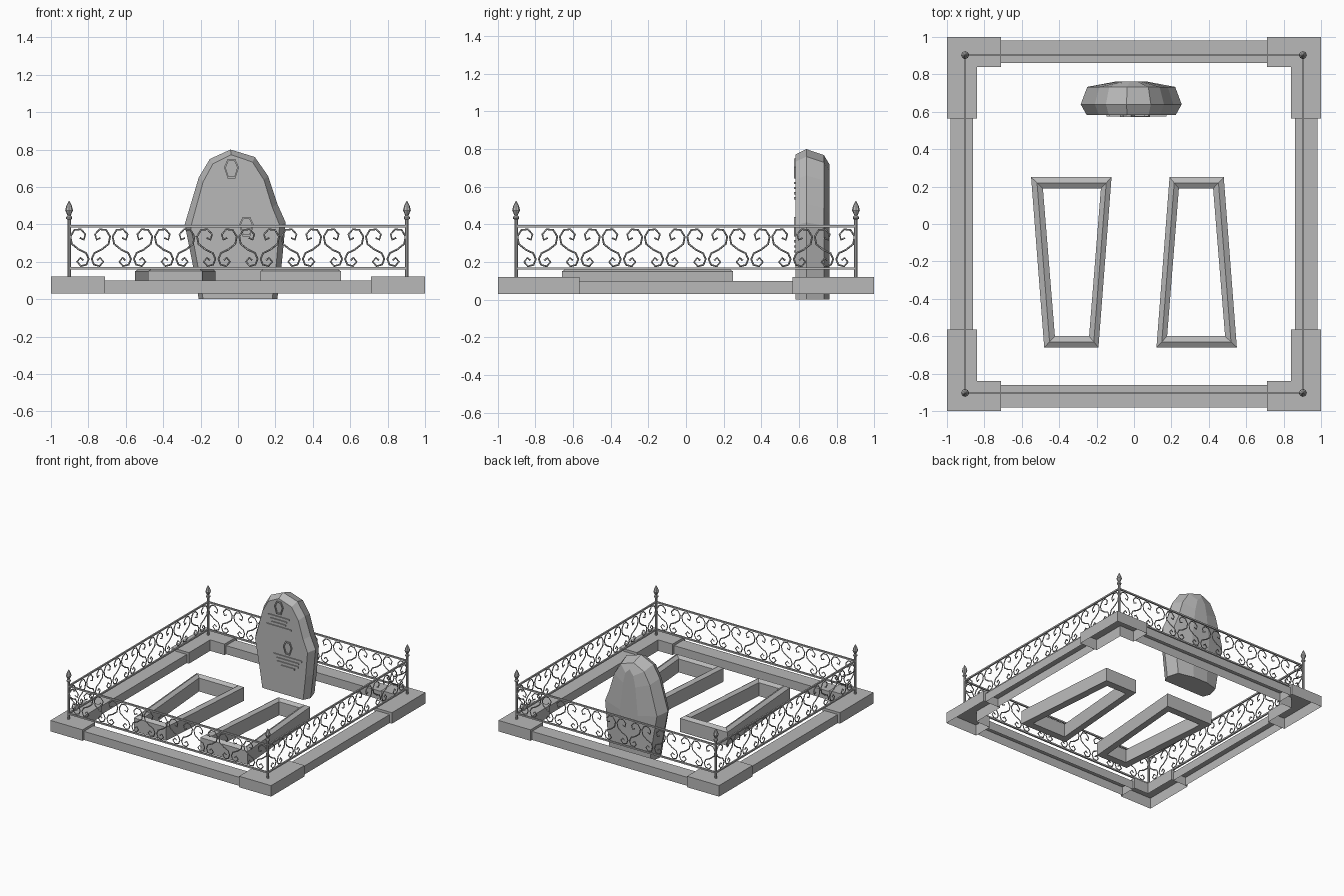
import bpy, bmesh, math
from mathutils import Matrix

cube = bpy.data.objects.get("Cube")
if cube:
    bpy.data.objects.remove(cube, do_unlink=True)

stone = bpy.data.materials.new("grey_stone")
stone.use_nodes = True
GREY = (0.48, 0.48, 0.48, 1)
stone.diffuse_color = GREY
stone.node_tree.nodes["Principled BSDF"].inputs["Base Color"].default_value = GREY


def add_object(name, mesh, turn=0):
    ob = bpy.data.objects.new(name, mesh)
    bpy.context.collection.objects.link(ob)
    ob.rotation_euler.z = turn
    if not mesh.materials:
        mesh.materials.append(stone)
    return ob


def loft(name, rings, first_cap=True, last_cap=True, wrap=False):
    """Skin a list of point rings, optionally capped or joined end to start."""
    bm = bmesh.new()
    loops = [[bm.verts.new(p) for p in ring] for ring in rings]
    n = len(loops[0])
    pairs = list(zip(loops, loops[1:]))
    if wrap:
        pairs.append((loops[-1], loops[0]))
    else:
        if first_cap:
            bm.faces.new(loops[0][::-1])
        if last_cap:
            bm.faces.new(loops[-1])
    for a, b in pairs:
        for i in range(n):
            j = (i + 1) % n
            bm.faces.new((a[i], a[j], b[j], b[i]))
    bmesh.ops.recalc_face_normals(bm, faces=bm.faces)
    mesh = bpy.data.meshes.new(name)
    bm.to_mesh(mesh)
    bm.free()
    return add_object(name, mesh)


def box(name, x0, x1, y0, y1, z0, z1, bottom=True):
    rect = [(x0, y0), (x1, y0), (x1, y1), (x0, y1)]
    return loft(name, [[(x, y, z) for x, y in rect] for z in (z0, z1)], bottom)


def mirrored(points, sx, sy):
    return [(x * sx, y * sy) for x, y in points]


# Kerb: four L-shaped corners and four lower beams, open underneath
corner = [(1, 1), (0.71, 1), (0.71, 0.84), (0.84, 0.84), (0.84, 0.565), (1, 0.565)]
for sx, side in ((1, "left"), (-1, "right")):
    for sy, end in ((1, "back"), (-1, "front")):
        pts = mirrored(corner, sx, sy)
        loft(f"kerb_corner_{end}_{side}",
             [[(x, y, z) for x, y in pts] for z in (0.03, 0.12)], False)
for s, end, side in ((1, "back", "left"), (-1, "front", "right")):
    y0, y1 = sorted((s * 0.86, s * 0.98))
    box(f"kerb_beam_{end}", -0.71, 0.71, y0, y1, 0.03, 0.10, False)
    box(f"kerb_beam_{side}", y0, y1, -0.565, 0.565, 0.03, 0.10, False)

# Grave borders: tapered frames with a ridged top, turned opposite ways
outer = [(-0.55, 0.25), (-0.12, 0.25), (-0.19, -0.66), (-0.48, -0.66)]
inner = [(-0.487, 0.19), (-0.177, 0.19), (-0.24, -0.60), (-0.423, -0.60)]
ridge = [((a + c) / 2, (b + d) / 2) for (a, b), (c, d) in zip(outer, inner)]
section = [(outer, 0.04), (outer, 0.15), (ridge, 0.168), (inner, 0.15), (inner, 0.04)]
right_border = loft("grave_border_right",
                    [[(x, y, z) for x, y in pts] for pts, z in section], wrap=True)
left_border = add_object("grave_border_left", right_border.data, math.pi)
left_border.location.y = -0.41

# Headstone: rough outline scaled through the thickness
outline = [(-0.21, 0), (-0.245, 0.2), (-0.285, 0.40), (-0.21, 0.65), (-0.15, 0.75),
           (-0.04, 0.80), (0.09, 0.76), (0.16, 0.66), (0.21, 0.51), (0.255, 0.41),
           (0.235, 0.2), (0.21, 0)]
layers = [(0.582, 0.88, 0.965), (0.64, 1, 1), (0.733, 0.87, 0.96), (0.762, 0.3, 0.9)]
loft("headstone", [[(-0.015 + (x + 0.015) * sx, y, z * sz) for x, z in outline]
                   for y, sx, sz in layers])


# Raised portrait rims and inscription strips on the headstone front
def rim(name, cx, cz):
    def hexagon(w, h, y):
        pts = [(-0.5, -1), (0.5, -1), (1, 0.15), (0.5, 1), (-0.5, 1), (-1, 0.15)]
        return [(cx + u * w, y, cz + v * h) for u, v in pts]
    loft(name, [hexagon(0.04, 0.052, 0.585), hexagon(0.04, 0.052, 0.573),
                hexagon(0.031, 0.042, 0.573), hexagon(0.031, 0.042, 0.585)], wrap=True)


def strips(name, cx, top, widths):
    for i, w in enumerate(widths):
        z = top - 0.027 * i
        box(f"{name}_{i + 1}", cx - w / 2, cx + w / 2, 0.574, 0.583, z - 0.006, z + 0.006)


rim("upper_portrait_rim", -0.035, 0.697)
rim("lower_portrait_rim", 0.045, 0.388)
strips("upper_inscription_strip", -0.035, 0.62, (0.19, 0.145, 0.125, 0.225))
strips("lower_inscription_strip", 0.045, 0.31, (0.26, 0.205, 0.195, 0.125))

# Fence posts with bead and spear finials
P = 0.903
profile = [(0.009, 0.12), (0.009, 0.425), (0.016, 0.43), (0.016, 0.44), (0.008, 0.447),
           (0.012, 0.455), (0.021, 0.475), (0.015, 0.498), (0.002, 0.525)]
post = loft("fence_post_1", [[(r * math.cos(a * math.pi / 4) - P,
                               r * math.sin(a * math.pi / 4) - P, z) for a in range(8)]
                             for r, z in profile])
for k in range(1, 4):
    add_object(f"fence_post_{k + 1}", post.data, k * math.pi / 2)

# Fence rails
for name, z in (("lower_rail", 0.165), ("upper_rail", 0.39)):
    rail = box(f"{name}_1", -P, P, -P - 0.006, -P + 0.006, z - 0.006, z + 0.006)
    for k in range(1, 4):
        add_object(f"{name}_{k + 1}", rail.data, k * math.pi / 2)

# Fence scrollwork: mirrored S-scrolls repeated along each side
scroll = [(0.055, 0.328), (0.034, 0.318), (0.026, 0.347), (0.05, 0.374), (0.085, 0.37),
          (0.106, 0.335), (0.098, 0.295), (0.06, 0.265), (0.022, 0.247), (0.008, 0.215),
          (0.02, 0.185), (0.05, 0.177), (0.07, 0.2), (0.053, 0.222), (0.037, 0.208)]
UNITS = 8
step = 2 * P / UNITS
curve = bpy.data.curves.new("scrollwork_curve", "CURVE")
curve.dimensions = "3D"
curve.bevel_depth = 0.005
curve.bevel_resolution = 0
curve.use_fill_caps = True
for i in range(UNITS):
    centre = -P + step * (i + 0.5)
    for side in (-1, 1):
        spline = curve.splines.new("POLY")
        spline.points.add(len(scroll) - 1)
        for pt, (u, z) in zip(spline.points, scroll):
            pt.co = (centre + side * u, -P, z, 1)
helper = add_object("scrollwork_helper", curve)
bpy.context.view_layer.update()
depsgraph = bpy.context.evaluated_depsgraph_get()
scroll_mesh = bpy.data.meshes.new_from_object(helper.evaluated_get(depsgraph))
bpy.data.objects.remove(helper, do_unlink=True)
for k in range(4):
    add_object(f"fence_scrollwork_{k + 1}", scroll_mesh, k * math.pi / 2)
